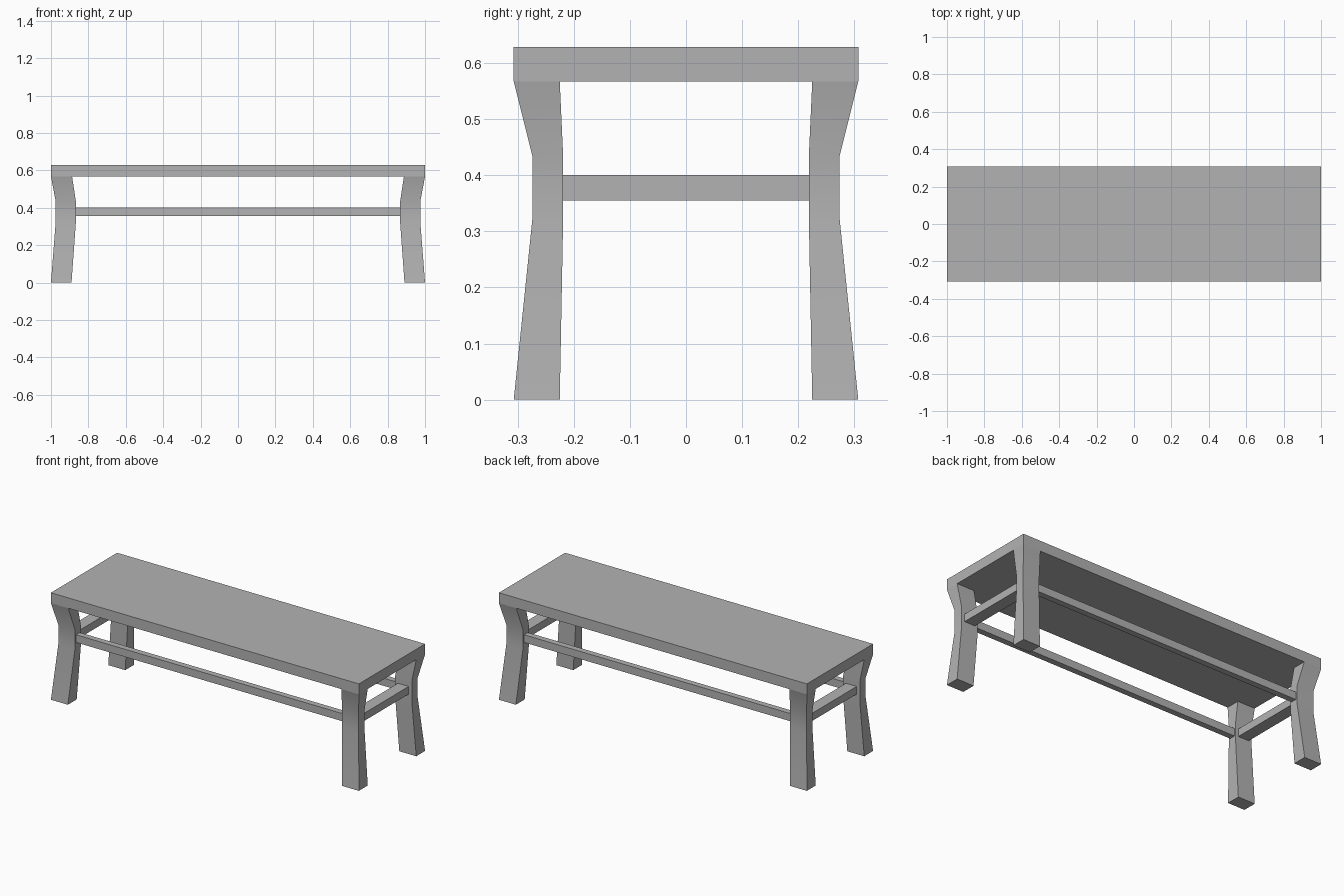
import bpy
import bmesh

cube = bpy.data.objects.get("Cube")
if cube:
    bpy.data.objects.remove(cube, do_unlink=True)

grey = bpy.data.materials.new("plain grey")
grey.use_nodes = True
colour = (0.45, 0.45, 0.45, 1)
grey.diffuse_color = colour
grey.node_tree.nodes["Principled BSDF"].inputs["Base Color"].default_value = colour


def loft(name, sections):
    """Solid through rectangles given as (z, x0, x1, y0, y1), bottom to top."""
    bm = bmesh.new()
    rings = [[bm.verts.new(p) for p in
              ((x0, y0, z), (x1, y0, z), (x1, y1, z), (x0, y1, z))]
             for z, x0, x1, y0, y1 in sections]
    for low, high in zip(rings, rings[1:]):
        for i in range(4):
            j = (i + 1) % 4
            bm.faces.new((low[i], low[j], high[j], high[i]))
    bm.faces.new(rings[0][::-1])
    bm.faces.new(rings[-1])
    mesh = bpy.data.meshes.new(name)
    bm.to_mesh(mesh)
    bm.free()
    mesh.materials.append(grey)
    obj = bpy.data.objects.new(name, mesh)
    bpy.context.collection.objects.link(obj)
    return obj


def box(name, x0, x1, y0, y1, z0, z1):
    return loft(name, [(z0, x0, x1, y0, y1), (z1, x0, x1, y0, y1)])


def mirror(obj, x, y):
    mod = obj.modifiers.new("mirror", 'MIRROR')
    mod.use_axis = (x, y, False)
    mod.use_mirror_merge = False


# Seat slab
box("seat", -1, 1, -0.307, 0.307, 0.567, 0.628)

# Four waisted legs
legs = loft("legs", [
    (0, 0.89, 1, 0.225, 0.307),
    (0.32, 0.867, 0.975, 0.219, 0.274),
    (0.435, 0.867, 0.975, 0.219, 0.274),
    (0.567, 0.887, 1, 0.225, 0.307),
])
mirror(legs, True, True)
bpy.context.view_layer.objects.active = legs
legs.select_set(True)
bpy.ops.object.shade_smooth_by_angle()

# Stretchers between the legs
long_rails = box("long_rails", -0.87, 0.87, 0.228, 0.263, 0.355, 0.4)
mirror(long_rails, False, True)
end_rails = box("end_rails", 0.885, 0.955, -0.222, 0.222, 0.355, 0.4)
mirror(end_rails, True, False)
